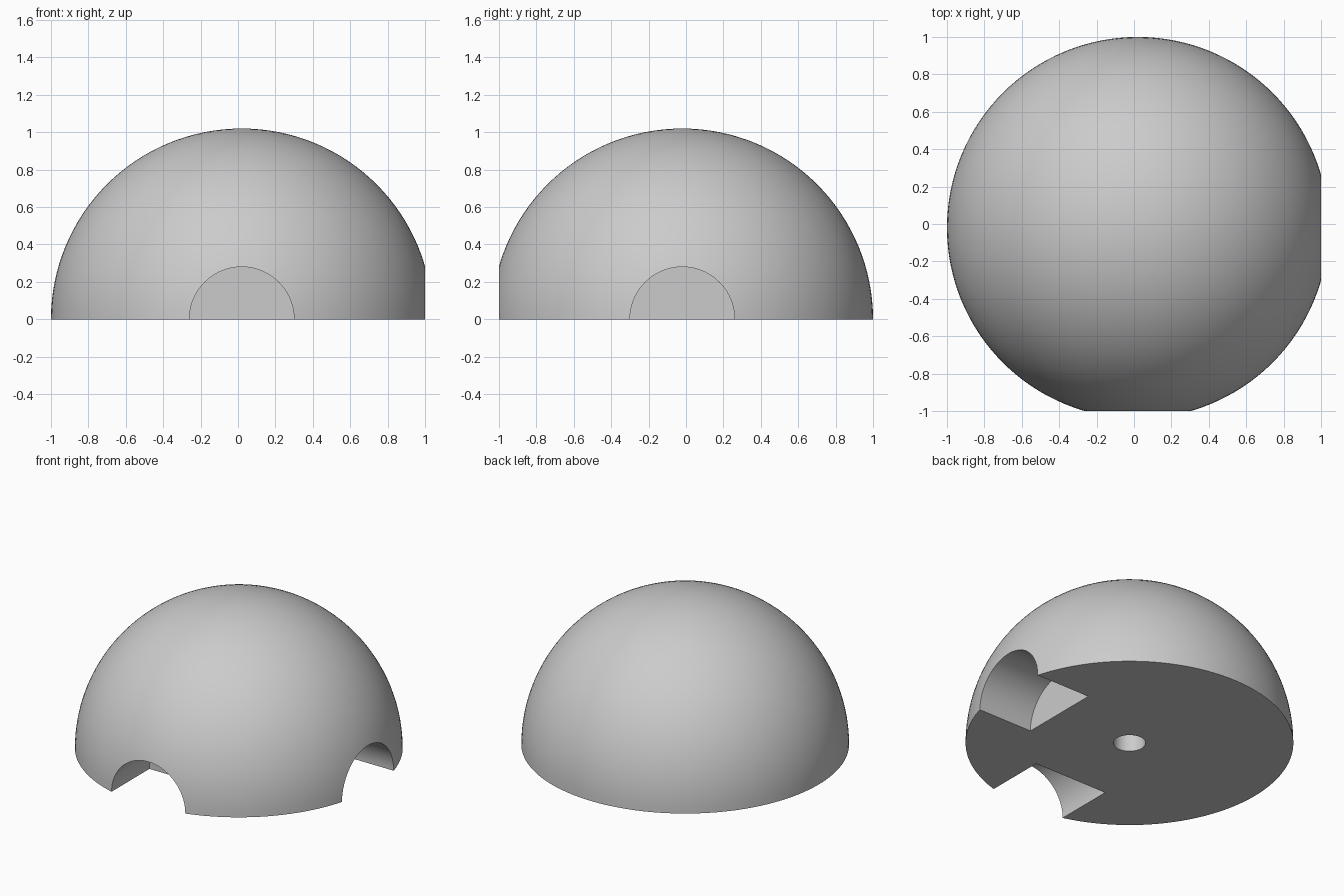
import bpy
import math
from mathutils import Vector

cube = bpy.data.objects.get("Cube")
if cube:
    bpy.data.objects.remove(cube, do_unlink=True)

RADIUS = 1.02
CENTRE = Vector((0.02, -0.02, 0))
SLOT_RADIUS = 0.28
SLOT_START = 0.57      # distance of the slot end wall from the dome axis
HOLE_RADIUS = 0.1
HOLE_DEPTH = 0.4

grey = bpy.data.materials.new("plain grey")
grey.use_nodes = True
colour = (0.6, 0.6, 0.6, 1)
grey.diffuse_color = colour
grey.node_tree.nodes["Principled BSDF"].inputs["Base Color"].default_value = colour


def cut(target, cutter):
    """Subtract a helper solid from the target and discard it."""
    cutter.hide_render = True
    mod = target.modifiers.new(cutter.name, 'BOOLEAN')
    mod.operation = 'DIFFERENCE'
    mod.solver = 'EXACT'
    mod.object = cutter
    bpy.context.view_layer.objects.active = target
    bpy.ops.object.modifier_apply(modifier=mod.name)
    bpy.data.objects.remove(cutter, do_unlink=True)


def rod(name, radius, start, end, direction):
    """Cylinder along a direction from the dome centre."""
    direction = Vector(direction)
    bpy.ops.mesh.primitive_cylinder_add(
        vertices=96, radius=radius, depth=end - start,
        location=CENTRE + direction * (start + end) / 2,
        rotation=direction.to_track_quat('Z', 'Y').to_euler())
    obj = bpy.context.object
    obj.name = name
    return obj


# Dome: a sphere with its lower half cut away
bpy.ops.mesh.primitive_uv_sphere_add(segments=128, ring_count=64,
                                     radius=RADIUS, location=CENTRE)
dome = bpy.context.object
dome.name = "dome"
dome.data.materials.append(grey)
bpy.ops.mesh.primitive_cube_add(size=3, location=CENTRE - Vector((0, 0, 1.5)))
lower_half = bpy.context.object
lower_half.name = "lower_half_cutter"
cut(dome, lower_half)

# Half-round slots in the front and the side
for name, direction in (("front_slot", (0, -1, 0)), ("side_slot", (1, 0, 0))):
    cut(dome, rod(name, SLOT_RADIUS, SLOT_START, 1.5, direction))

# Blind hole in the middle of the base
cut(dome, rod("base_hole", HOLE_RADIUS, -0.2, HOLE_DEPTH, (0, 0, 1)))

# One colour, smooth curves with crisp edges
dome.data.materials.clear()
dome.data.materials.append(grey)
for poly in dome.data.polygons:
    poly.material_index = 0
bpy.ops.object.select_all(action='DESELECT')
dome.select_set(True)
bpy.context.view_layer.objects.active = dome
bpy.ops.object.shade_smooth_by_angle(angle=math.radians(30))
